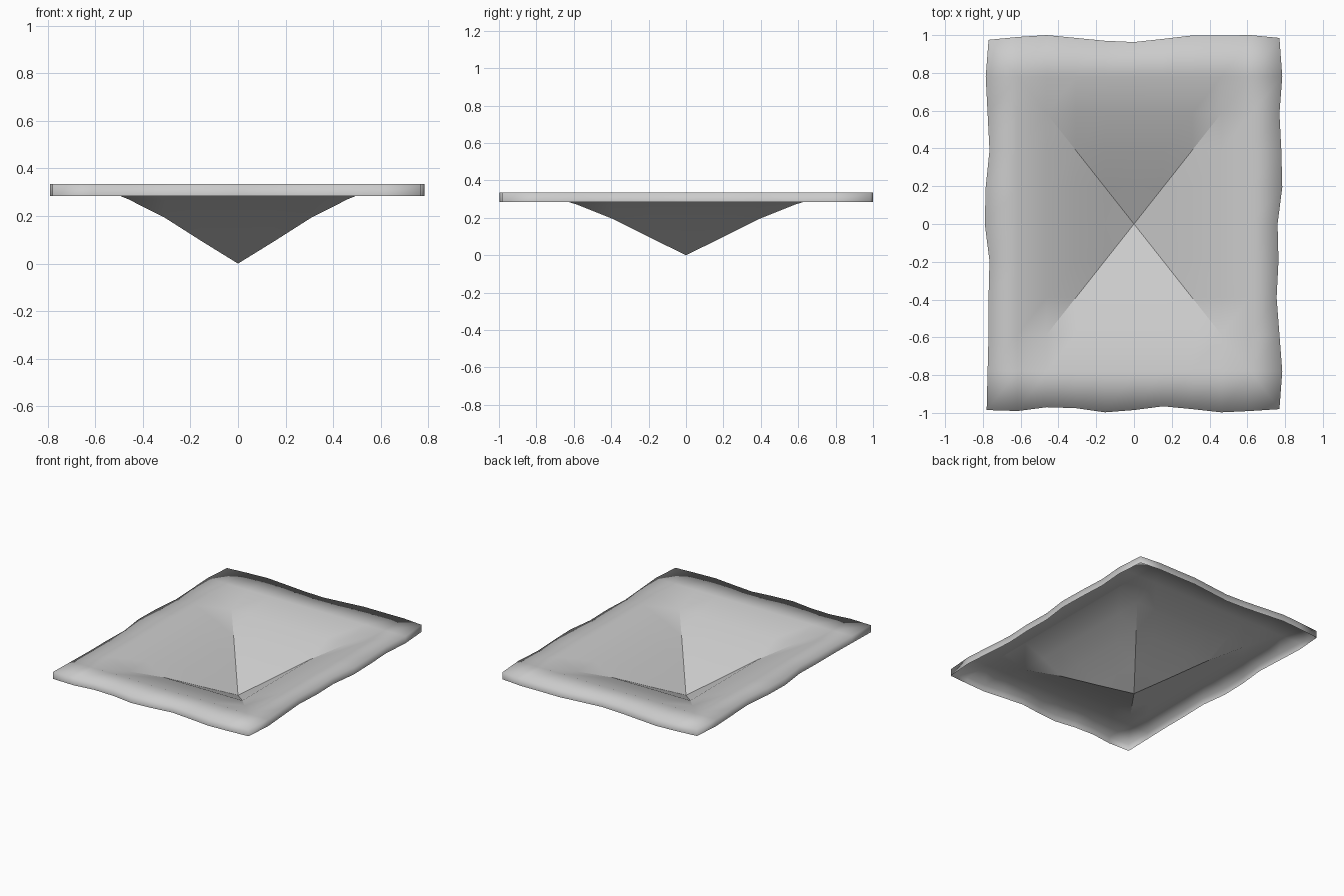
import bpy, bmesh

if "Cube" in bpy.data.objects:
    bpy.data.objects.remove(bpy.data.objects["Cube"])

N = 10
# Height of the sheet from the low centre point out to the rim
PROFILE = [0.0, 0.095, 0.193, 0.271, 0.332, 0.335]
SKIRT_Z = 0.285

# Wavy outline, read along each side (left/right by y, front/back by x)
LEFT = [.78, .775, .77, .77, .765, .79, .785, .765, .775, .785, .77]
RIGHT = [.77, .785, .77, .755, .765, .76, .785, .78, .77, .785, .77]
FRONT = [.985, .99, .97, .975, .997, .985, .965, .98, .997, .99, .98]
BACK = [.975, .99, 1.0, .985, .97, .963, .98, .998, .998, 1.0, .985]


def point(i, j):
    x, y = (i - 5) / 5 * 0.77, (j - 5) / 5 * 0.975
    if i == 0:
        x = -LEFT[j]
    if i == N:
        x = RIGHT[j]
    if j == 0:
        y = -FRONT[i]
    if j == N:
        y = BACK[i]
    return x, y, PROFILE[max(abs(i - 5), abs(j - 5))]


bm = bmesh.new()
grid = [[bm.verts.new(point(i, j)) for j in range(N + 1)] for i in range(N + 1)]

# Sunken sheet: cells on the diagonals are split along the valley creases
for i in range(N):
    for j in range(N):
        a, b = grid[i][j], grid[i + 1][j]
        c, d = grid[i + 1][j + 1], grid[i][j + 1]
        if i == j:
            tris, crease = ((a, b, c), (a, c, d)), (a, c)
        elif i + j == N - 1:
            tris, crease = ((a, b, d), (b, c, d)), (b, d)
        else:
            bm.faces.new((a, b, c, d))
            continue
        for t in tris:
            bm.faces.new(t)
        if 2 <= i <= 7:
            bm.edges.get(crease).smooth = False

# Hanging skirt around the wavy edge
border = [e for e in bm.edges if e.is_boundary]
new = bmesh.ops.extrude_edge_only(bm, edges=border)["geom"]
for v in new:
    if isinstance(v, bmesh.types.BMVert):
        v.co.z = SKIRT_Z

bmesh.ops.recalc_face_normals(bm, faces=bm.faces)
bm.normal_update()
top = max(bm.faces, key=lambda f: f.calc_center_median().z)
if top.normal.z < 0:
    bmesh.ops.reverse_faces(bm, faces=bm.faces)
for f in bm.faces:
    f.smooth = True

mesh = bpy.data.meshes.new("sunken_sheet")
bm.to_mesh(mesh)
bm.free()
obj = bpy.data.objects.new("sunken_sheet", mesh)
bpy.context.collection.objects.link(obj)
